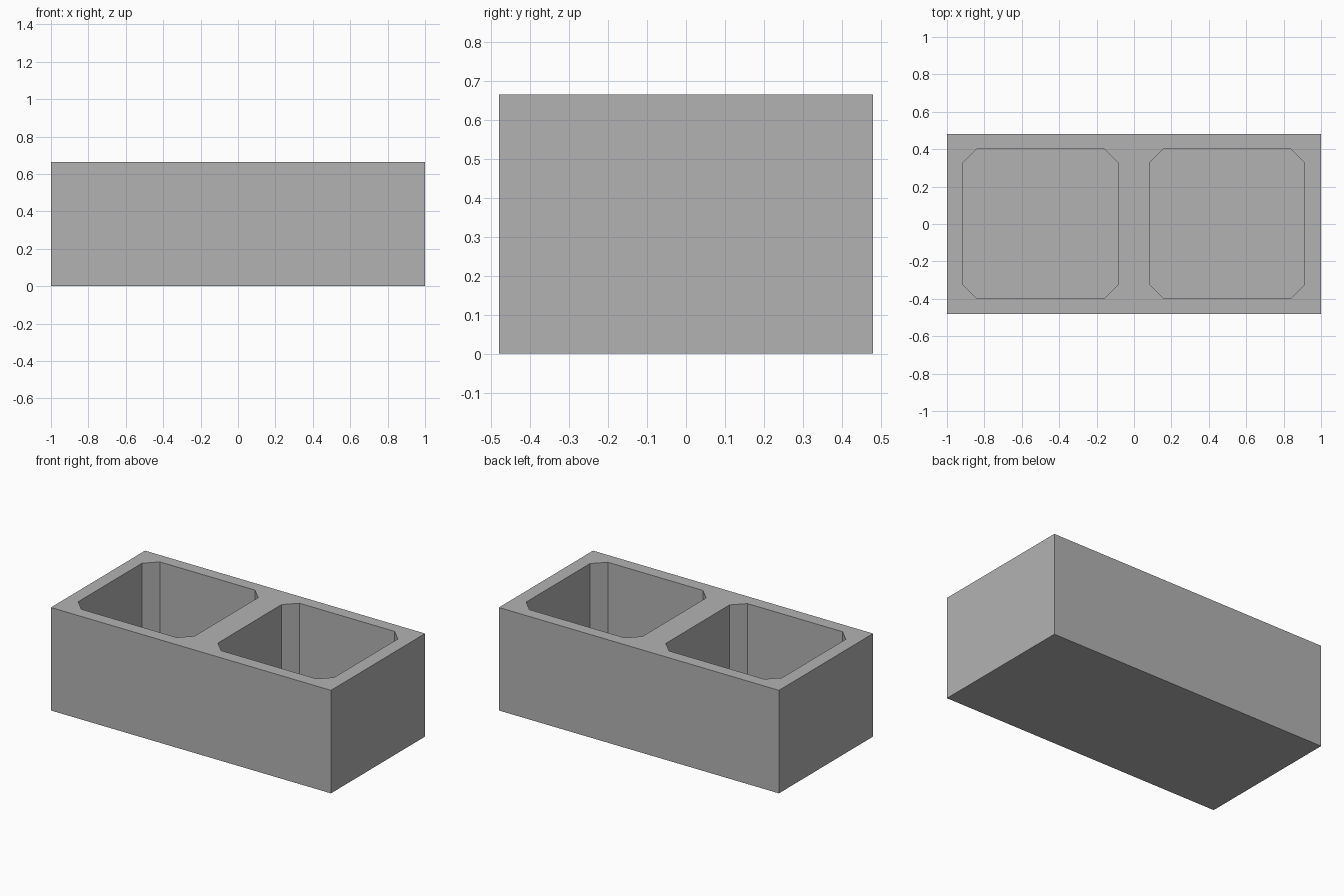
import bpy
import bmesh

if "Cube" in bpy.data.objects:
    bpy.data.objects.remove(bpy.data.objects["Cube"], do_unlink=True)

LENGTH, WIDTH, HEIGHT = 2.0, 0.96, 0.665
FLOOR = 0.08

# Concrete colour
concrete = bpy.data.materials.new("concrete_grey")
concrete.use_nodes = True
grey = (0.45, 0.45, 0.45, 1)
concrete.diffuse_color = grey
concrete.node_tree.nodes["Principled BSDF"].inputs["Base Color"].default_value = grey


def box(name, center, size, chamfer=0):
    """Box with optional chamfered vertical corners."""
    bm = bmesh.new()
    bmesh.ops.create_cube(bm, size=1)
    for v in bm.verts:
        for i in range(3):
            v.co[i] = v.co[i] * size[i] + center[i]
    if chamfer:
        upright = [e for e in bm.edges
                   if abs(e.verts[0].co.z - e.verts[1].co.z) > size[2] / 2]
        bmesh.ops.bevel(bm, geom=upright, offset=chamfer, segments=1,
                        affect='EDGES')
    mesh = bpy.data.meshes.new(name)
    bm.to_mesh(mesh)
    bm.free()
    mesh.materials.append(concrete)
    obj = bpy.data.objects.new(name, mesh)
    bpy.context.collection.objects.link(obj)
    return obj


# Solid block
block = box("hollow_block", (0, 0, HEIGHT / 2), (LENGTH, WIDTH, HEIGHT))

# Two chamfered pockets, open at the top
for side, x in (("left", 0.4975), ("right", -0.5)):
    cutter = box(side + "_pocket_cutter", (x, 0.002, FLOOR + HEIGHT / 2),
                 (0.83, 0.8, HEIGHT), 0.075)
    cutter.hide_render = True
    cutter.hide_set(True)
    cut = block.modifiers.new(side + "_pocket", 'BOOLEAN')
    cut.operation = 'DIFFERENCE'
    cut.solver = 'EXACT'
    cut.object = cutter
